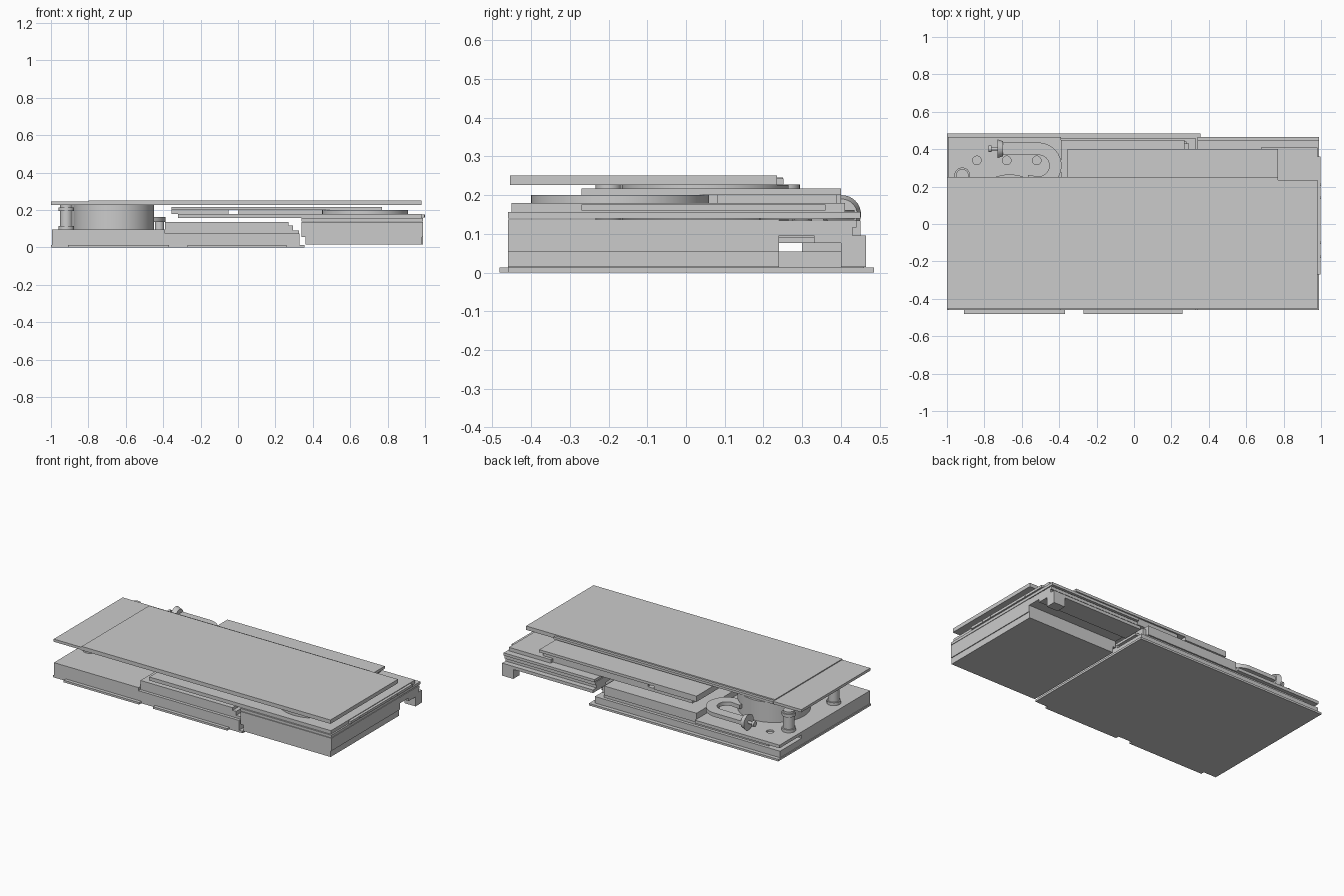
import bpy, bmesh, math
from mathutils import Vector

if "Cube" in bpy.data.objects:
    bpy.data.objects.remove(bpy.data.objects["Cube"])


def finish(name, bm, smooth=False):
    bmesh.ops.recalc_face_normals(bm, faces=bm.faces[:])
    me = bpy.data.meshes.new(name)
    bm.to_mesh(me)
    bm.free()
    ob = bpy.data.objects.new(name, me)
    bpy.context.collection.objects.link(ob)
    if smooth:
        bpy.ops.object.select_all(action='DESELECT')
        bpy.context.view_layer.objects.active = ob
        ob.select_set(True)
        bpy.ops.object.shade_smooth_by_angle(angle=math.radians(35))
    return ob


def prism(name, pts, z0, z1, smooth=False):
    """Extrude a flat outline from z0 to z1."""
    bm = bmesh.new()
    f = bm.faces.new([bm.verts.new((x, y, z0)) for x, y in pts])
    r = bmesh.ops.extrude_face_region(bm, geom=[f])
    top = [v for v in r['geom'] if isinstance(v, bmesh.types.BMVert)]
    bmesh.ops.translate(bm, verts=top, vec=(0, 0, z1 - z0))
    return finish(name, bm, smooth)


def box(name, x0, x1, y0, y1, z0, z1):
    return prism(name, [(x0, y0), (x1, y0), (x1, y1), (x0, y1)], z0, z1)


def disc(name, x, y, r, z0, z1, n=64):
    pts = [(x + r * math.cos(2 * math.pi * i / n), y + r * math.sin(2 * math.pi * i / n)) for i in range(n)]
    return prism(name, pts, z0, z1, True)


def x_disc(name, x0, x1, y, z, r0, r1, n=32):
    """Cylinder or cone lying along x."""
    bm = bmesh.new()
    bmesh.ops.create_cone(bm, cap_ends=True, segments=n, radius1=r0, radius2=r1, depth=x1 - x0)
    for v in bm.verts:
        v.co = Vector((v.co.z + (x0 + x1) / 2, v.co.x + y, v.co.y + z))
    return finish(name, bm, True)


# Thin bottom cover with its two front tabs
prism("bottom_cover", [
    (-1, -0.46), (-0.91, -0.46), (-0.91, -0.482), (-0.37, -0.482), (-0.37, -0.46),
    (-0.27, -0.46), (-0.27, -0.482), (0.26, -0.482), (0.26, -0.46), (0.355, -0.46),
    (0.355, 0.485), (-1, 0.485)], 0.0, 0.013)

# Left body: solid front, lower rear shelf, deck plate above it
box("left_body", -0.995, 0.33, -0.46, 0.24, 0.013, 0.076)
box("left_rear_shelf", -0.995, 0.33, 0.24, 0.46, 0.013, 0.055)
box("rear_spacer", -0.9, 0.28, 0.30, 0.44, 0.055, 0.076)
deck = box("left_deck", -0.995, -0.39, -0.46, 0.465, 0.076, 0.096)
for i, x in enumerate((-0.84, -0.68, -0.52)):
    cut = disc(f"deck_hole_cutter_{i}", x, 0.34, 0.023, 0.085, 0.12, 24)
    cut.hide_render = True
    cut.hide_set(True)
    m = deck.modifiers.new("hole", 'BOOLEAN')
    m.operation = 'DIFFERENCE'
    m.solver = 'EXACT'
    m.object = cut

# Raised middle block with stepped right end
box("middle_block", -0.39, 0.27, -0.44, 0.45, 0.076, 0.135)
box("middle_block_step", 0.27, 0.295, -0.44, 0.43, 0.076, 0.118)
box("middle_block_foot", 0.295, 0.325, -0.44, 0.40, 0.076, 0.092)

# Right case and the stepped bracket behind it
box("right_case_tray", 0.36, 0.985, -0.46, 0.24, 0.015, 0.055)
box("right_case", 0.34, 0.99, -0.46, 0.24, 0.055, 0.137)
box("bracket_low", 0.34, 0.99, 0.33, 0.465, 0.076, 0.096)
box("bracket_mid", 0.34, 0.99, 0.24, 0.43, 0.096, 0.116)
box("bracket_high", 0.34, 0.99, 0.24, 0.44, 0.116, 0.135)
box("bracket_foot", 0.91, 0.99, 0.40, 0.465, 0.015, 0.076)

# Plates stacked over the right case
box("lower_plate", 0.34, 0.99, -0.46, 0.45, 0.14, 0.157)
prism("middle_plate", [(-0.32, -0.45), (0.98, -0.45), (0.98, 0.41), (0.68, 0.41),
                       (0.68, 0.39), (-0.32, 0.39)], 0.157, 0.18)
box("side_rail", 0.975, 0.997, -0.27, 0.36, 0.16, 0.176)
for i, y in enumerate((-0.175, -0.1, 0.14, 0.21)):
    x_disc(f"rail_pin_{i}", 0.985, 0.999, y, 0.168, 0.007, 0.007, 16)
disc("turntable", 0.68, -0.17, 0.23, 0.18, 0.2)
box("tray_support_left", -0.355, -0.05, -0.25, 0.4, 0.18, 0.2)
box("tray_support_right", 0.0, 0.75, 0.08, 0.39, 0.18, 0.2)
box("upper_tray", -0.355, 0.77, -0.27, 0.4, 0.2, 0.217)

# Drum and posts that carry the top cover
disc("drum", -0.665, 0.05, 0.215, 0.096, 0.226, 96)
for i, (x, y) in enumerate(((-0.918, 0.26), (-0.918, -0.2))):
    disc(f"post_{i}", x, y, 0.034, 0.096, 0.228, 24)
    disc(f"post_base_{i}", x, y, 0.042, 0.096, 0.115, 24)
    disc(f"post_cap_{i}", x, y, 0.042, 0.195, 0.215, 24)

# Top cover: thick main sheet, thin left end and rear lip
box("top_cover", -0.8, 0.98, -0.455, 0.235, 0.226, 0.251)
box("top_cover_left", -1.0, -0.8, -0.455, 0.25, 0.228, 0.245)
box("top_cover_lip", -0.8, 0.77, 0.235, 0.252, 0.228, 0.243)

# Hooked arm: a ribbon along a centre line, with a knob at its tip
line = [(-0.71, 0.402), (-0.5, 0.402)]
line += [(-0.51 + 0.09 * math.cos(a), 0.312 + 0.09 * math.sin(a))
         for a in [math.radians(80 - 12 * k) for k in range(15)]]
line += [(-0.57, 0.228)]
left, right = [], []
for i, p in enumerate(line):
    a, b = Vector(line[max(i - 1, 0)]), Vector(line[min(i + 1, len(line) - 1)])
    d = (b - a).normalized()
    n = Vector((-d.y, d.x)) * 0.033
    left.append((p[0] + n.x, p[1] + n.y))
    right.append((p[0] - n.x, p[1] - n.y))
prism("hooked_arm", left + right[::-1], 0.137, 0.162, True)
disc("arm_pivot", -0.42, 0.30, 0.025, 0.096, 0.137, 24)
x_disc("arm_knob", -0.73, -0.70, 0.402, 0.15, 0.05, 0.04)
x_disc("knob_shaft", -0.765, -0.73, 0.402, 0.15, 0.009, 0.009, 16)
x_disc("knob_cap", -0.777, -0.762, 0.402, 0.15, 0.018, 0.018, 16)
